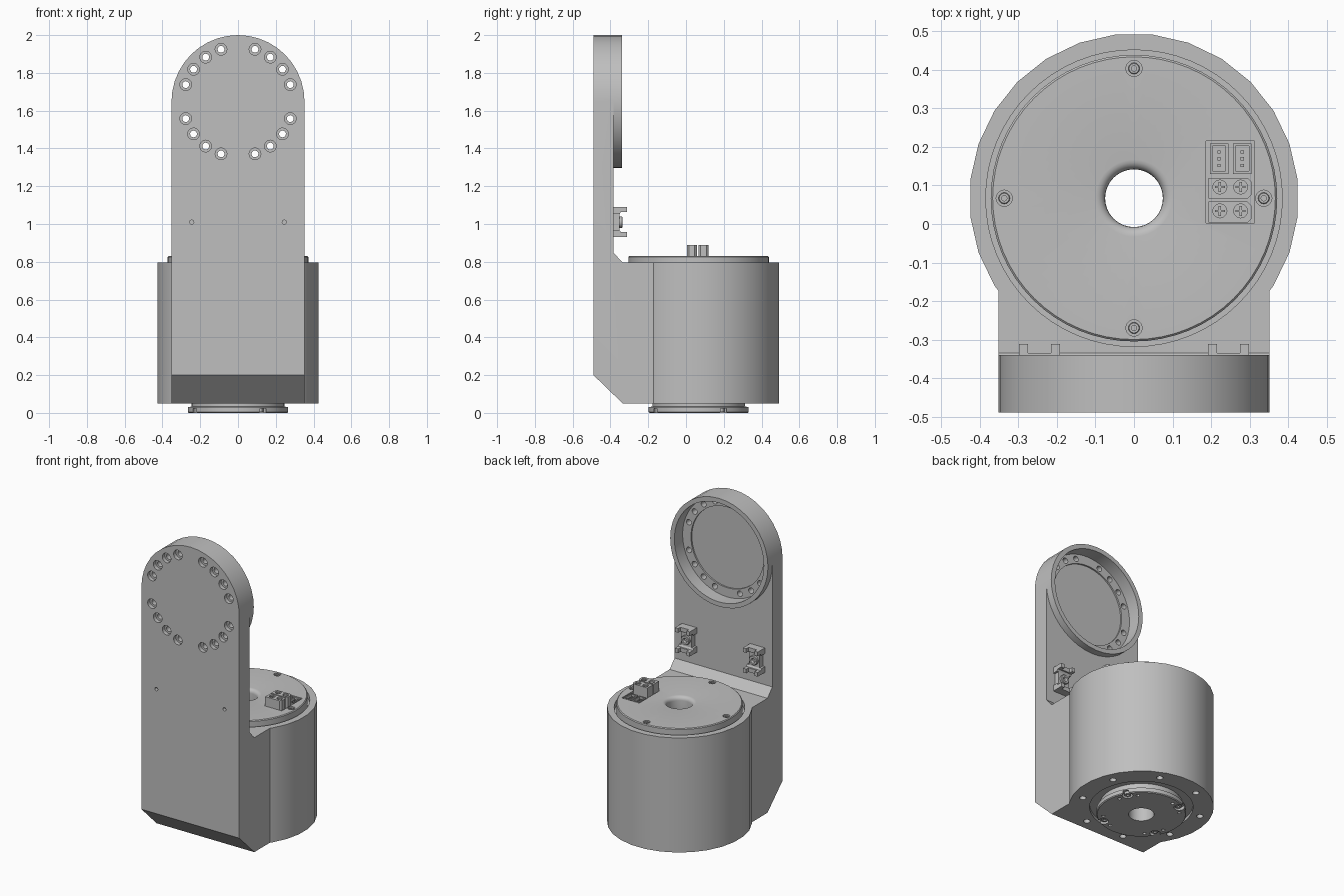
import bpy, bmesh
from math import sin, cos, pi, radians
from mathutils import Matrix, Vector

if "Cube" in bpy.data.objects:
    bpy.data.objects.remove(bpy.data.objects["Cube"])

# Single painted-metal colour
grey = bpy.data.materials.new("light grey metal")
grey.use_nodes = True
colour = (0.52, 0.52, 0.52, 1)
grey.diffuse_color = colour
grey.node_tree.nodes["Principled BSDF"].inputs["Base Color"].default_value = colour

AY = 0.067        # y of the motor axis
HEAD_Z = 1.648    # z of the head centre
HALF = 0.352      # half width of the bracket


def cyl(bm, start, r, length, axis="z", n=32, r2=None, turn=0.0):
    """Cylinder or cone from its start point along +z or +y."""
    rot = Matrix.Rotation(-pi / 2, 4, "X") if axis == "y" else Matrix.Identity(4)
    mat = (Matrix.Translation(start) @ rot @ Matrix.Rotation(turn, 4, "Z")
           @ Matrix.Translation((0, 0, length / 2)))
    bmesh.ops.create_cone(bm, cap_ends=True, segments=n, radius1=r,
                          radius2=r if r2 is None else r2, depth=length, matrix=mat)


def box(bm, lo, hi):
    lo, hi = Vector(lo), Vector(hi)
    mat = Matrix.Translation((lo + hi) / 2) @ Matrix.Diagonal((*(hi - lo), 1))
    bmesh.ops.create_cube(bm, size=1, matrix=mat)


def prism(bm, pts, lo, hi, axis="x"):
    """Extrude a (y, z) outline along x, or an (x, y) outline along z."""
    def place(p, d):
        return (d, *p) if axis == "x" else (*p, d)
    a = [bm.verts.new(place(p, lo)) for p in pts]
    b = [bm.verts.new(place(p, hi)) for p in pts]
    bm.faces.new(a)
    bm.faces.new(b)
    for i in range(len(pts)):
        j = (i + 1) % len(pts)
        bm.faces.new((a[i], a[j], b[j], b[i]))


def lathe(bm, profile, centre, n=48, axis="z", closed=False):
    """Spin an (r, h) profile about the axis."""
    rows = []
    for r, h in profile:
        row = []
        for i in range(n):
            t = 2 * pi * i / n
            u, v = r * cos(t), r * sin(t)
            p = (u, v, h) if axis == "z" else (u, h, v)
            row.append(bm.verts.new(Vector(centre) + Vector(p)))
        rows.append(row)
    pairs = list(zip(rows, rows[1:])) + ([(rows[-1], rows[0])] if closed else [])
    for a, b in pairs:
        for i in range(n):
            j = (i + 1) % n
            bm.faces.new((a[i], a[j], b[j], b[i]))
    bmesh.ops.remove_doubles(bm, verts=bm.verts[:], dist=1e-6)


def finish(bm, name):
    bmesh.ops.recalc_face_normals(bm, faces=bm.faces[:])
    mesh = bpy.data.meshes.new(name)
    bm.to_mesh(mesh)
    bm.free()
    mesh.materials.append(grey)
    ob = bpy.data.objects.new(name, mesh)
    bpy.context.collection.objects.link(ob)
    return ob


def boolean(ob, bm, operation):
    tool = finish(bm, "cutter")
    tool.hide_render = True
    mod = ob.modifiers.new("cut", "BOOLEAN")
    mod.operation, mod.object, mod.solver = operation, tool, "EXACT"
    mod.use_self = True
    bpy.context.view_layer.objects.active = ob
    bpy.ops.object.modifier_apply(modifier=mod.name)
    bpy.data.objects.remove(tool)


def smooth(ob):
    bpy.ops.object.select_all(action="DESELECT")
    ob.select_set(True)
    bpy.context.view_layer.objects.active = ob
    bpy.ops.object.shade_smooth_by_angle(angle=radians(30))


def polar(r, degrees, z):
    t = radians(degrees)
    return (r * cos(t), AY + r * sin(t), z)


# Bracket: upright plate and chamfered foot block
bm = bmesh.new()
prism(bm, [(-0.49, 0.2), (-0.335, 0.05), (AY, 0.05), (AY, 0.795), (-0.335, 0.795),
           (-0.385, 0.85), (-0.385, HEAD_Z), (-0.49, HEAD_Z)], -HALF, HALF)
body = finish(bm, "bracket_and_motor_housing")

# Motor housing, trimmed where it meets the chamfer
bm = bmesh.new()
cyl(bm, (0, AY, 0.05), 0.4277, 0.745, n=28, turn=pi / 28)
bmesh.ops.bisect_plane(bm, geom=bm.verts[:] + bm.edges[:] + bm.faces[:],
                       plane_co=(0, -0.333, 0.052), plane_no=(0, -0.15, -0.155),
                       clear_outer=True)
bmesh.ops.holes_fill(bm, edges=bm.edges[:])
boolean(body, bm, "UNION")

# Round head on top of the plate
bm = bmesh.new()
cyl(bm, (0, -0.49, HEAD_Z), HALF, 0.15, "y", n=40)
boolean(body, bm, "UNION")

# Head recess, motor openings and bore
bm = bmesh.new()
cyl(bm, (0, -0.425, HEAD_Z), 0.322, 0.2, "y", n=64)
cyl(bm, (0, AY, 0.76), 0.385, 0.2, n=64)
cyl(bm, (0, AY, 0), 0.305, 0.07, n=64)
boolean(body, bm, "DIFFERENCE")
bm = bmesh.new()
cyl(bm, (0, -0.435, HEAD_Z), 0.262, 0.1, "y", n=64)
cyl(bm, (0, AY, 0), 0.075, 1)
boolean(body, bm, "DIFFERENCE")

# Bolt holes in head, plate and underside
bm = bmesh.new()
for k in range(20):
    if k % 5:
        t = k * pi / 10
        x, z = 0.291 * cos(t), HEAD_Z + 0.291 * sin(t)
        cyl(bm, (x, -0.5, z), 0.031, 0.035, "y", n=20)
        cyl(bm, (x, -0.48, z), 0.018, 0.1, "y", n=20)
for s in (-1, 1):
    cyl(bm, (s * 0.245, -0.5, 1.01), 0.011, 0.2, "y", n=16)
for k in range(8):
    cyl(bm, polar(0.362, 22.5 + 45 * k, 0.0), 0.02, 0.09, n=16)
boolean(body, bm, "DIFFERENCE")
smooth(body)

# Top cap with rounded bore edge
bm = bmesh.new()
fillet = [(0.075 + 0.025 * (1 - cos(a)), 0.805 + 0.025 * sin(a))
          for a in (k * pi / 10 for k in range(6))]
lathe(bm, [(0.075, 0.75)] + fillet + [(0.367, 0.83), (0.372, 0.825), (0.372, 0.75)],
      (0, AY, 0), n=64, closed=True)
cap = finish(bm, "top_cap")
bm = bmesh.new()
box(bm, (0.187, 0.002, 0.795), (0.313, 0.215, 0.9))
for k in range(4):
    cyl(bm, polar(0.337, 90 * k, 0.812), 0.021, 0.05, n=20)
boolean(cap, bm, "DIFFERENCE")
smooth(cap)

# Cap screws with socket heads
bm = bmesh.new()
for k in range(4):
    lathe(bm, [(0, 0.805), (0.015, 0.805), (0.015, 0.824), (0.013, 0.826),
               (0.007, 0.826), (0.007, 0.816), (0, 0.816)], polar(0.337, 90 * k, 0), n=12)
smooth(finish(bm, "cap_screws"))

# Power sockets: chamfered blocks with split pins
bm = bmesh.new()
holes = bmesh.new()
pins = bmesh.new()
for y in (0.031, 0.093):
    prism(bm, [(0.193, y - 0.027), (0.295, y - 0.027), (0.307, y - 0.015),
               (0.307, y + 0.015), (0.295, y + 0.027), (0.193, y + 0.027)],
          0.79, 0.89, "z")
    for x in (0.223, 0.277):
        cyl(holes, (x, y + 0.003, 0.84), 0.018, 0.1, n=20)
        box(pins, (x - 0.013, y, 0.83), (x + 0.013, y + 0.006, 0.885))
        box(pins, (x - 0.003, y - 0.01, 0.83), (x + 0.003, y + 0.016, 0.885))
power = finish(bm, "power_sockets")
boolean(power, holes, "DIFFERENCE")
smooth(power)
finish(pins, "power_pins")

# Signal sockets: open shells with pins
bm = bmesh.new()
holes = bmesh.new()
pins = bmesh.new()
for x in (0.221, 0.281):
    box(bm, (x - 0.024, 0.13, 0.79), (x + 0.024, 0.209, 0.829))
    box(holes, (x - 0.017, 0.137, 0.8), (x + 0.017, 0.202, 0.9))
    for k in range(3):
        y = 0.152 + 0.0175 * k
        box(pins, (x - 0.004, y - 0.004, 0.79), (x + 0.004, y + 0.004, 0.822))
signal = finish(bm, "signal_sockets")
boolean(signal, holes, "DIFFERENCE")
finish(pins, "signal_pins")

# Output hub under the motor
bm = bmesh.new()
lathe(bm, [(0.075, 0), (0.26, 0), (0.265, 0.005), (0.265, 0.03), (0.245, 0.034),
           (0.245, 0.08), (0.075, 0.08)], (0, AY, 0), n=64, closed=True)
hub = finish(bm, "output_hub")
bm = bmesh.new()
for k in range(4):
    a = 30 + 90 * k
    cyl(bm, polar(0.238, a, -0.01), 0.032, 0.032, n=20)
    for d in (-15, 15):
        cyl(bm, polar(0.225, a + d, -0.01), 0.011, 0.04, n=12)
boolean(hub, bm, "DIFFERENCE")
smooth(hub)

# Hub screws
bm = bmesh.new()
for k in range(4):
    lathe(bm, [(0, 0.025), (0.02, 0.025), (0.02, 0.006), (0.009, 0.006),
               (0.009, 0.016), (0, 0.016)], polar(0.232, 30 + 90 * k, 0), n=12)
smooth(finish(bm, "hub_screws"))

# Cable clips on the back of the plate
for s, side in ((-1, "right"), (1, "left")):
    bm = bmesh.new()
    prism(bm, [(-0.39, 0.93), (-0.312, 0.93), (-0.312, 0.957), (-0.345, 0.957),
               (-0.352, 0.968), (-0.352, 1.052), (-0.345, 1.063), (-0.312, 1.063),
               (-0.312, 1.09), (-0.39, 1.09)], s * 0.245 - 0.053, s * 0.245 + 0.053)
    clip = finish(bm, side + "_cable_clip")
    bm = bmesh.new()
    box(bm, (s * 0.245 - 0.03, -0.335, 0.9), (s * 0.245 + 0.03, -0.3, 1.12))
    for e in (-1, 1):
        box(bm, (s * 0.245 + e * 0.053 - 0.014, -0.4, 0.968),
            (s * 0.245 + e * 0.053 + 0.014, -0.3, 1.052))
    boolean(clip, bm, "DIFFERENCE")
    # Clip screw boss
    bm = bmesh.new()
    lathe(bm, [(0.011, -0.37), (0.03, -0.37), (0.03, -0.34), (0.027, -0.337),
               (0.015, -0.337), (0.011, -0.35)], (s * 0.245, 0, 1.01), n=20,
          axis="y", closed=True)
    smooth(finish(bm, side + "_clip_boss"))
